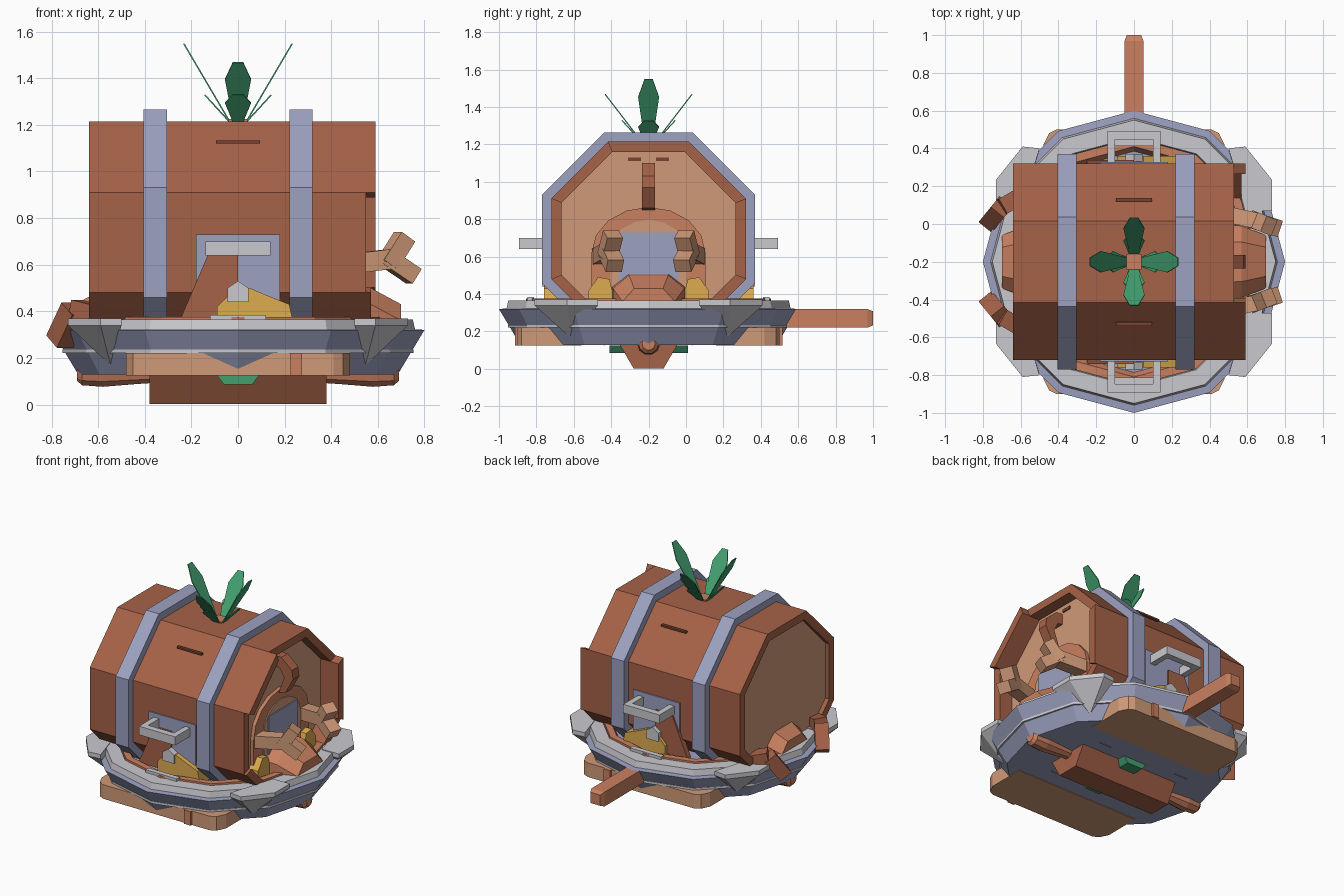
import bpy, bmesh, math
from mathutils import Vector

cube = bpy.data.objects.get("Cube")
if cube:
    bpy.data.objects.remove(cube)

CY = -0.2  # middle of the round tray and barrel in y


def material(name, *rgb):
    lin = [((c / 255 + 0.055) / 1.055) ** 2.4 for c in rgb] + [1]
    m = bpy.data.materials.new(name)
    m.use_nodes = True
    m.diffuse_color = lin
    m.node_tree.nodes["Principled BSDF"].inputs["Base Color"].default_value = lin
    return m


BROWN = material("barrel brown", 166, 98, 72)
DARK = material("dark brown", 122, 68, 48)
TAN = material("pale wood", 208, 154, 120)
ORANGE = material("orange wood", 202, 128, 96)
STEEL = material("blue steel", 156, 161, 192)
SILVER = material("light metal", 202, 202, 207)
YELLOW = material("straw yellow", 222, 172, 80)
GREEN = material("leaf green", 66, 160, 112)


def finish(name, bm, mat):
    bmesh.ops.recalc_face_normals(bm, faces=bm.faces)
    me = bpy.data.meshes.new(name)
    bm.to_mesh(me)
    bm.free()
    me.materials.append(mat)
    ob = bpy.data.objects.new(name, me)
    bpy.context.collection.objects.link(ob)
    return ob


def loft(name, rings, mat):
    """Skin a stack of equal point rings and cap both ends."""
    bm = bmesh.new()
    loops = [[bm.verts.new(p) for p in r] for r in rings]
    n = len(loops[0])
    for a, b in zip(loops, loops[1:]):
        for i in range(n):
            bm.faces.new((a[i], a[(i + 1) % n], b[(i + 1) % n], b[i]))
    bm.faces.new(loops[0])
    bm.faces.new(loops[-1])
    return finish(name, bm, mat)


def prism(name, pts, axis, lo, hi, mat):
    """Extrude a flat outline along an axis."""
    place = {"x": lambda p, t: (t, p[0], p[1]),
             "y": lambda p, t: (p[0], t, p[1]),
             "z": lambda p, t: (p[0], p[1], t)}[axis]
    return loft(name, [[place(p, t) for p in pts] for t in (lo, hi)], mat)


def circle(r, z, n=12):
    return [(r * math.cos(math.tau * i / n), CY + r * math.sin(math.tau * i / n), z)
            for i in range(n)]


def ring(name, profile, mat):
    """Sweep a closed (radius, z) section round the tray."""
    bm = bmesh.new()
    loops = [[bm.verts.new(p) for p in circle(r, z)] for r, z in profile]
    for a, b in zip(loops, loops[1:] + loops[:1]):
        for i in range(12):
            j = (i + 1) % 12
            bm.faces.new((a[i], a[j], b[j], b[i]))
    return finish(name, bm, mat)


def bar(name, a, b, w, h, mat, taper=1.0):
    """Rectangular bar between two points."""
    a, b = Vector(a), Vector(b)
    d = (b - a).normalized()
    side = d.cross(Vector((0, 0, 1)))
    side = side.normalized() if side.length > 0.01 else Vector((1, 0, 0))
    up = side.cross(d)

    def rect(c, s):
        return [c + side * w * s * u / 2 + up * h * s * v / 2
                for u, v in ((-1, -1), (1, -1), (1, 1), (-1, 1))]
    return loft(name, [rect(a, 1), rect(b, taper)], mat)


def staves(name, inner, outer, lo, ends, mat, skip=()):
    """Eight flat staves round the barrel axis."""
    for k in range(8):
        if k in skip:
            continue
        pts = []
        for ap, s in ((inner, -1), (outer, -1), (outer, 1), (inner, 1)):
            a, r = math.radians(45 * k + 22.5 * s), ap / math.cos(math.pi / 8)
            pts.append((CY + r * math.cos(a), 0.695 + r * math.sin(a)))
        prism(f"{name}_{k + 1}", pts, "x", lo, ends[k], mat)


# Barrel, its two end walls and two straps
staves("barrel_stave", 0.465, 0.52, -0.64, (.59, .53, .53, .59, .55, .57, .57, .57), BROWN)
octagon = [(CY + 0.505 * math.cos(math.pi * (k + .5) / 4),
            0.695 + 0.505 * math.sin(math.pi * (k + .5) / 4)) for k in range(8)]
prism("back_wall", octagon, "x", -0.61, -0.57, TAN)
prism("face_wall", octagon, "x", 0.41, 0.45, TAN)
for side, x in (("right", -0.405), ("left", 0.22)):
    staves(f"{side}_strap", 0.515, 0.57, x, [x + 0.1] * 8, STEEL, skip=(6,))

# Tray hull, rims and floor
loft("tray_hull", [circle(0.685, 0.128), circle(0.80, 0.32), circle(0.66, 0.33)], STEEL)
ring("tray_rim", [(0.64, 0.32), (0.76, 0.32), (0.75, 0.365), (0.66, 0.365)], SILVER)
ring("inner_rim", [(0.58, 0.32), (0.655, 0.32), (0.655, 0.375), (0.61, 0.375)], ORANGE)
ring("lower_band", [(0.72, 0.22), (0.752, 0.22), (0.752, 0.235), (0.72, 0.235)], SILVER)

# Four pointed corner guards on the tray
for sx in (-1, 1):
    for sy in (-1, 1):
        top = [(.50, .60), (.59, .61), (.73, .435), (.73, .27), (.60, .27)]
        low = [(.55, .42)] * 5
        loft("corner_guard", [
            [(sx * x, CY + sy * y, 0.37) for x, y in top],
            [(sx * x, CY + sy * y, 0.34) for x, y in top],
            [(sx * (x + (u - .63) * .05), CY + sy * (y + (v - .45) * .05), 0.175)
             for (x, y), (u, v) in zip(low, top)]], SILVER)

# Tray handle
bar("tray_handle", (0, 0.45, 0.27), (0, 0.97, 0.27), 0.1, 0.1, ORANGE)
bar("tray_handle_tip", (0, 0.97, 0.27), (0, 1.0, 0.27), 0.1, 0.1, ORANGE, 0.75)

# Rolling pin below, with a leaf pad above it
hexagon = [(CY + .16 * math.cos(k * math.pi / 3), .14 + .16 * math.sin(k * math.pi / 3))
           for k in range(6)]
prism("rolling_pin", hexagon, "x", -0.38, 0.38, BROWN)
for s in (-1, 1):
    grip = loft("pin_grip", [[(s * x, CY + r * math.cos(k * math.pi / 5),
                               .135 + r * math.sin(k * math.pi / 5)) for k in range(10)]
                             for x, r in ((.37, .045), (.44, .05), (.58, .062), (.67, .055), (.69, .035))],
                ORANGE)
prism("lower_leaf", [(-.06, .085), (.06, .085), (.09, .125), (-.09, .125)], "y", -0.41, 0.01, GREEN)


# Parts repeated on the front and back of the barrel
for label, s in (("front", -1), ("rear", 1)):
    def y(d):
        return CY + s * d
    prism(f"{label}_base_plank", [(-.48, y(.36)), (.48, y(.36)), (.48, y(.62)), (.45, y(.68)),
                                  (.41, y(.70)), (-.41, y(.70)), (-.45, y(.68)), (-.48, y(.62))],
          "z", 0.124, 0.222, TAN)
    bar(f"{label}_peg", (.25, y(.705), .125), (.25, y(.705), .222), .05, .02, ORANGE)
    prism(f"{label}_hatch", [(-.18, .43), (.18, .43), (.18, .73), (-.18, .73)],
          "y", y(.515), y(.528), STEEL)
    prism(f"{label}_leaning_board", [(-.25, .36), (.0, .36), (.0, .64), (-.13, .64)],
          "y", y(.50), y(.54), BROWN)
    for x in (-.12, .12):
        bar(f"{label}_handle_arm", (x, y(.52), .67), (x, y(.65), .67), .04, .06, SILVER)
    bar(f"{label}_handle_grip", (-.14, y(.67), .67), (.14, y(.67), .67), .045, .06, SILVER)
    bar(f"{label}_latch", (-.12, y(.63), .372), (.12, y(.63), .372), .035, .025, SILVER)
    prism(f"{label}_spike", [(-.045, .44), (.045, .44), (.045, .50), (0, .53), (-.045, .50)],
          "y", y(.53), y(.57), SILVER)
    mound = [(-.09, .34), (.24, .34), (.22, .43), (.12, .47), (.05, .5), (-.03, .48), (-.09, .42)]
    prism(f"{label}_straw", mound, "y", y(.44), y(.56), YELLOW)
    # Slot in the sloping upper stave
    m = Vector((0, y(.3275), 1.125))
    n = Vector((0, s, 1)).normalized() * 0.006
    bar(f"{label}_slot", m - Vector((.095, 0, 0)) + n / 3, m + Vector((.095, 0, 0)) + n / 3,
        .02, .012, DARK).name = f"{label}_slot"

    # Face side: straw tufts, eye slits and forked hands
    tuft = [(y(.17), .33), (y(.32), .33), (y(.32), .42), (y(.27), .49), (y(.21), .48)]
    prism(f"{label}_tuft", tuft, "x", .44, .52, YELLOW)
    prism(f"{label}_eye", [(y(.04), 1.11), (y(.11), 1.11), (y(.11), 1.13), (y(.04), 1.13)],
          "x", .448, .457, DARK)
    wrist = (.66, y(.215), .625)
    bar(f"{label}_arm", (.45, y(.26), .60), wrist, .085, .085, TAN)
    bar(f"{label}_upper_finger", (.64, y(.22), .60), (.715, y(.19), .72), .09, .075, TAN)
    bar(f"{label}_lower_finger", (.63, y(.22), .635), (.755, y(.18), .55), .09, .075, TAN)

    # Bent brackets hanging over the tray at the far end
    elbow = (-.70, y(.29), .41)
    bar(f"{label}_bracket_top", (-.58, y(.36), .38), elbow, .09, .08, BROWN)
    bar(f"{label}_bracket_drop", elbow, (-.765, y(.21), .27), .09, .09, BROWN)

# Mouth arch, mouth plate and nose on the face wall
arch = [(CY + .305 * math.cos(t * math.pi / 8), .62 + .245 * math.sin(t * math.pi / 8))
        for t in range(9)]
prism("mouth_arch", [(.105, .36)] + arch + [(-.505, .36)], "x", .44, .475, ORANGE)
inner = [(CY + (p[0] - CY) * .68, .62 + (p[1] - .62) * .72) for p in arch]
prism("mouth_inside", [(.0, .36)] + inner + [(-.40, .36)], "x", .47, .482, TAN)
prism("mouth_plate", [(-.36, .40), (-.04, .40), (-.04, .73), (-.36, .73)], "x", .478, .49, STEEL)
prism("nose", [(.44, 1.10), (.50, 1.10), (.58, 1.03), (.59, .97), (.53, .86), (.48, .85),
               (.52, .96), (.49, 1.02), (.44, 1.03)], "y", -.235, -.165, BROWN)

# Sloping tongues at both ends
for s, name in ((1, "face_tongue"), (-1, "end_tongue")):
    loft(name, [[(s * x, CY + v * w, z) for v, z in
                 ((-1, .33), (1, .33), (1, h - .07), (.55, h), (-.55, h), (-1, h - .07))]
                for x, w, h in ((.42, .20, .51), (.57, .19, .50), (.70, .14, .43))], ORANGE)

# Leaf crown: four tall blades and four short ones, each a thin folded sheet
for k in range(4):
    out = Vector((math.cos(k * math.pi / 2), math.sin(k * math.pi / 2), 0))
    across = Vector((-out.y, out.x, 0))
    tip = 1.55 if k % 2 == 0 else 1.47
    for name, reach, top in (("tall_leaf", .23, tip), ("short_leaf", .14, 1.33)):
        bm = bmesh.new()
        rows = []
        for t, w in ((0, .02), (.3, .035), (.72, .056), (1, .022)):
            c = Vector((0, CY, 1.21)) + out * (.03 + (reach - .03) * t)
            c.z += (top - 1.21) * t
            rows.append([bm.verts.new(c + across * w * u) for u in (-1, 1)])
        for a, b in zip(rows, rows[1:]):
            bm.faces.new((a[0], a[1], b[1], b[0]))
        leaf = finish(name, bm, GREEN)
        leaf.modifiers.new("thickness", "SOLIDIFY").thickness = 0.006
prism("crown_base", [(-.04, -.24), (.04, -.24), (.04, -.16), (-.04, -.16)], "z", 1.20, 1.225, ORANGE)
